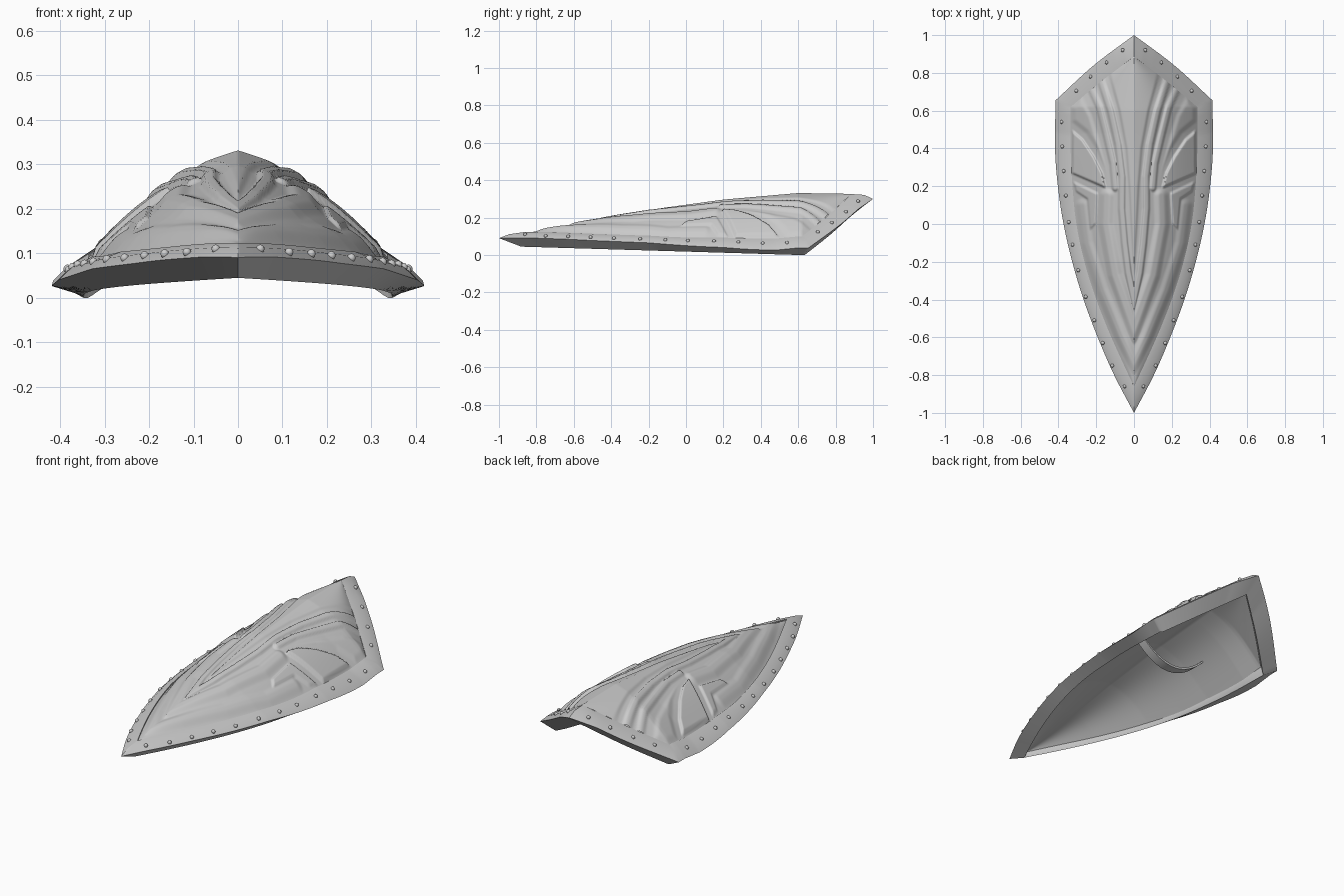
import bpy
import bmesh
import math
from mathutils import Vector

default_cube = bpy.data.objects.get("Cube")
if default_cube:
    bpy.data.objects.remove(default_cube, do_unlink=True)

STEEL = (0.6, 0.6, 0.6, 1.0)
steel = bpy.data.materials.new("grey_steel")
steel.use_nodes = True
steel.diffuse_color = STEEL
steel.node_tree.nodes["Principled BSDF"].inputs["Base Color"].default_value = STEEL

# Half outlines from top point to bottom point: outer edge and inner edge of the rim
OUTER = [(0, 1), (.213, .84), (.415, .655), (.418, .4), (.403, .2), (.373, 0),
         (.327, -.2), (.267, -.4), (.192, -.6), (.105, -.8), (0, -1)]
INNER = [(0, .885), (.17, .758), (.335, .62), (.335, .38), (.325, .19), (.305, 0),
         (.265, -.19), (.21, -.37), (.145, -.54), (.075, -.7), (0, -.86)]
CORNER = 2
RIDGE = [(-1, .095), (-.85, .125), (-.5, .185), (-.2, .24), (.2, .295),
         (.6, .33), (.92, .325), (1, .304)]


def ridge(y):
    for (a, za), (b, zb) in zip(RIDGE, RIDGE[1:]):
        if y <= b:
            return za + (zb - za) * (y - a) / (b - a)
    return RIDGE[-1][1]


def height(x, y):
    """Roof-shaped base surface that the rim follows."""
    return ridge(y) - min(.69, .57 + .25 * y) * abs(x)


def subdivide(points):
    """Smooth curve on each side of the corner; both outlines get equal step counts."""
    pts = [Vector(p) for p in points]
    last = len(pts) - 1
    path = []
    for i in range(last):
        a, b = pts[i], pts[i + 1]
        before = 2 * a - b if i in (0, CORNER) else pts[i - 1]
        after = 2 * b - a if i + 1 in (CORNER, last) else pts[i + 2]
        steps = math.ceil((INNER[i][1] - INNER[i + 1][1]) / .007)
        for k in range(steps):
            t = k / steps
            path.append(a + .5 * t * ((b - before) + t * (
                2 * before - 5 * a + 4 * b - after + t * (3 * (a - b) + after - before))))
    return path + [pts[-1]]


def segment_distance(p, a, b):
    ab = b - a
    t = max(0, min(1, (p - a).dot(ab) / ab.length_squared))
    return (p - a - ab * t).length


def inside(p, poly):
    hit = False
    for a, b in zip(poly, poly[1:] + poly[:1]):
        if (a.y > p.y) != (b.y > p.y):
            if p.x < a.x + (b.x - a.x) * (p.y - a.y) / (b.y - a.y):
                hit = not hit
    return hit


# Raised decoration, one half only: filled panels and ribbon strips
shapes = []


def panel(rise, ramp, *points):
    shapes.append((rise, ramp, 0, [Vector(p) for p in points]))


def strip(rise, ramp, width, *points):
    shapes.append((rise, ramp, width, [Vector(p) for p in points]))


# central keel
panel(.008, .016, (-.1, .95), (0, .9), (.14, .8), (.085, .6), (.048, .4), (.032, .2),
      (.022, 0), (0, -.36), (-.1, -.36))
# wing plate and the field above it
panel(.02, .01, (.328, .5), (.27, .45), (.21, .36), (.165, .27), (.145, .185),
      (.33, .265))
panel(.009, .03, (.335, .62), (.28, .69), (.22, .58), (.18, .45), (.145, .3),
      (.135, .2), (.16, .3), (.2, .39), (.26, .48), (.335, .54))
# side blade
panel(.011, .01, (.325, .23), (.19, .165), (.2, 0), (.235, -.04), (.25, .13), (.31, .17))
# flaring ribs
strip(.011, .012, .02, (.235, .73), (.185, .62), (.145, .46), (.112, .32), (.1, .19))
strip(.013, .013, .022, (.18, .77), (.125, .6), (.085, .42), (.064, .25), (.065, .08),
      (.05, -.1), (.03, -.26), (-.01, -.45))
# nested chevrons
strip(.013, .035, .045, (.145, .15), (.15, 0), (.1, -.27), (-.02, -.6))
strip(.009, .035, .04, (.275, .1), (.25, -.1), (.17, -.35), (.07, -.59), (-.02, -.77))


def relief(x, y):
    p = Vector((abs(x), y))
    top = 0
    for rise, ramp, width, pts in shapes:
        closed = pts if width else pts + pts[:1]
        d = min(segment_distance(p, a, b) for a, b in zip(closed, closed[1:]))
        depth = width - d if width else (d if inside(p, pts) else -d)
        t = max(0, min(1, depth / ramp))
        top = max(top, rise * t * t * (3 - 2 * t))
    return top - .007


def add_object(name, bm, angle, fix=False):
    bmesh.ops.remove_doubles(bm, verts=bm.verts, dist=.0002)
    if fix:
        bmesh.ops.recalc_face_normals(bm, faces=bm.faces)
    mesh = bpy.data.meshes.new(name)
    bm.to_mesh(mesh)
    bm.free()
    mesh.materials.append(steel)
    obj = bpy.data.objects.new(name, mesh)
    bpy.context.collection.objects.link(obj)
    bpy.ops.object.select_all(action="DESELECT")
    obj.select_set(True)
    bpy.context.view_layer.objects.active = obj
    bpy.ops.object.shade_smooth_by_angle(angle=math.radians(angle))


outer, inner = subdivide(OUTER), subdivide(INNER)


def sheet(name, columns, offset, face_up):
    """Bulging grid that fills the inner outline, shifted by an offset function."""
    bm = bmesh.new()
    rows = []
    for p in inner:
        half = []
        for k in range(columns + 1):
            t = k / columns
            x = p.x * t
            bulge = .12 * p.x * math.sin(math.pi * t)
            half.append((x, height(x, p.y) + bulge + offset(x, p.y)))
        cells = [(-x, z) for x, z in half[:0:-1]] + half
        rows.append([bm.verts.new((x, p.y, z)) for x, z in cells])
    for a, b in zip(rows, rows[1:]):
        for k in range(2 * columns):
            quad = (a[k], b[k], b[k + 1], a[k + 1])
            bm.faces.new(quad if face_up else quad[::-1])
    add_object(name, bm, 80)


sheet("decorated_face", 64, relief, True)
sheet("back_lining", 16, lambda x, y: -.054, False)

# Rim: a closed section with a rounded top, swept around the outline
bm = bmesh.new()
sections = []
for side in (1, -1):
    pairs = list(zip(outer, inner))
    pairs = pairs[:-1] if side == 1 else pairs[:0:-1]
    for o, i in pairs:
        low, crown = o.lerp(i, .85), o.lerp(i, .4)
        base = max(.018 - .03 * low.y, height(low.x, low.y) - .098)
        ring = [(o, height(*o) - .005), (crown, height(*crown) + .005), (i, height(*i)),
                (i, height(*i) - .056), (low, base)]
        sections.append([bm.verts.new((side * p.x, p.y, z)) for p, z in ring])
for a, b in zip(sections, sections[1:] + sections[:1]):
    for k in range(5):
        n = (k + 1) % 5
        bm.faces.new((a[k], a[n], b[n], b[k]))
add_object("rim", bm, 58, True)

# Rivets spaced along the middle of the rim
RIVETS = [(.06, .92), (.145, .855), (.23, .78), (.305, .705), (.383, .54), (.38, .41),
          (.372, .28), (.36, .15), (.345, .01), (.325, -.11), (.295, -.245),
          (.255, -.385), (.21, -.51), (.165, -.63), (.115, -.75), (.05, -.86)]
bm = bmesh.new()
for x, y in RIVETS:
    for side in (1, -1):
        made = bmesh.ops.create_uvsphere(bm, u_segments=10, v_segments=6, radius=.01)
        bmesh.ops.translate(bm, verts=made["verts"],
                            vec=(side * x, y, height(x, y) + .004))
add_object("rivets", bm, 50)

# Arched grip strap across the hollow back
bm = bmesh.new()
loops = []
for k in range(25):
    t = k / 12 - 1
    z = .055 + .11 * t * t
    loops.append([bm.verts.new((.208 * t, .29 + dy, z + dz)) for dy, dz in
                  ((-.026, 0), (.026, 0), (.026, .012), (-.026, .012))])
for a, b in zip(loops, loops[1:]):
    for k in range(4):
        n = (k + 1) % 4
        bm.faces.new((a[k], a[n], b[n], b[k]))
for end in (loops[0], loops[-1]):
    bm.faces.new(end)
add_object("grip_strap", bm, 35, True)
